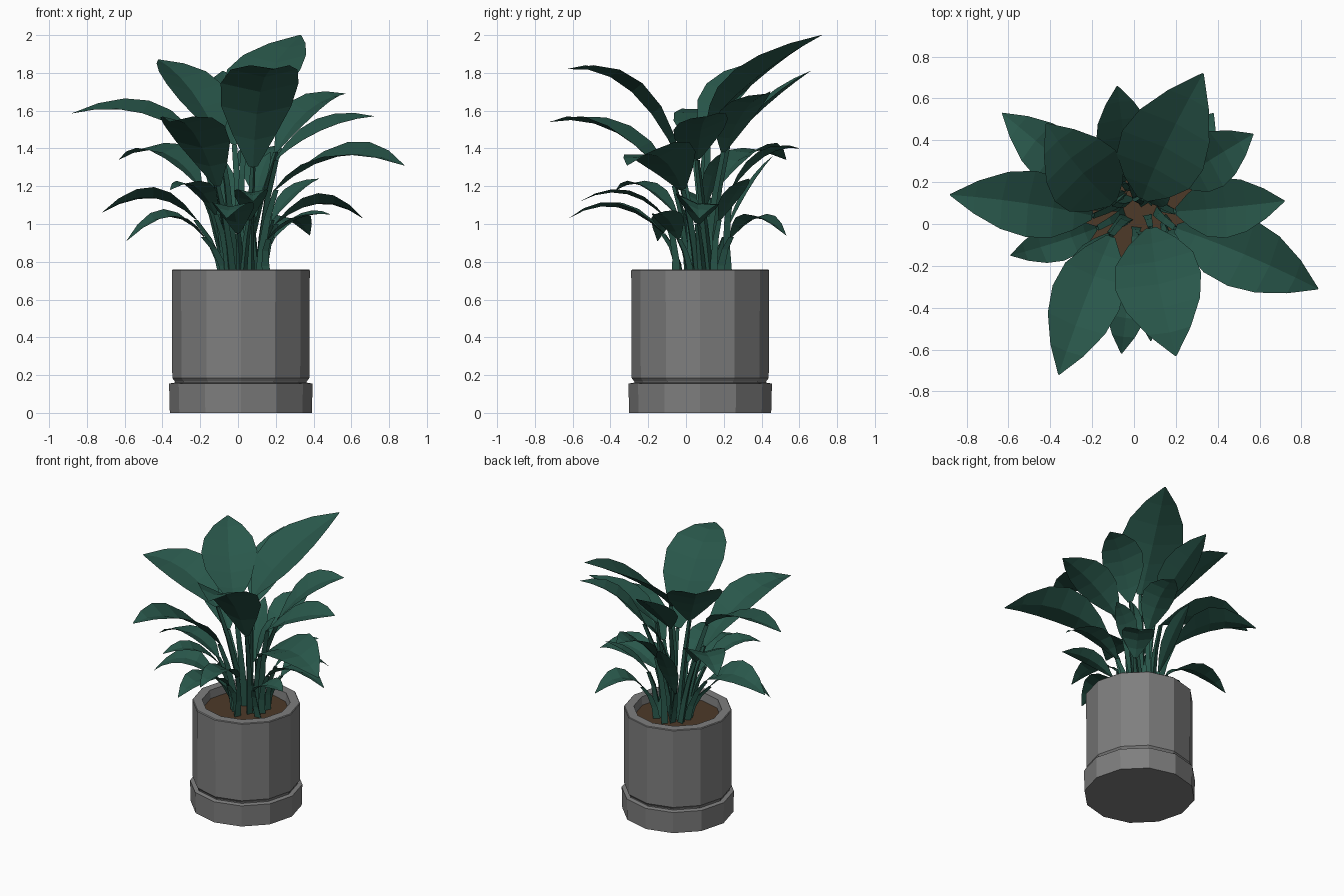
import bpy, bmesh, math, random
from mathutils import Vector

if "Cube" in bpy.data.objects:
    bpy.data.objects.remove(bpy.data.objects["Cube"])

random.seed(4)
CX, CY = 0.015, 0.075          # pot axis
SOIL_Z = 0.70


def material(name, rgb):
    m = bpy.data.materials.new(name)
    m.diffuse_color = (*rgb, 1)
    m.use_nodes = True
    m.node_tree.nodes["Principled BSDF"].inputs["Base Color"].default_value = m.diffuse_color
    return m


GREEN = material("leaf green", (0.022, 0.096, 0.07))
GREY = material("pot grey", (0.21, 0.21, 0.21))
BROWN = material("soil brown", (0.075, 0.042, 0.022))


def add_object(name, bm, mat):
    me = bpy.data.meshes.new(name)
    bm.to_mesh(me)
    bm.free()
    me.materials.append(mat)
    ob = bpy.data.objects.new(name, me)
    bpy.context.collection.objects.link(ob)
    return ob


def lathe(name, profile, mat, sides=12):
    """Revolve (radius, z) points round the pot axis; close both ends."""
    bm = bmesh.new()
    rings = [[bm.verts.new((CX + r * math.cos(2 * math.pi * i / sides),
                            CY + r * math.sin(2 * math.pi * i / sides), z))
              for i in range(sides)] for r, z in profile]
    for a, b in zip(rings, rings[1:]):
        for i in range(sides):
            j = (i + 1) % sides
            bm.faces.new((a[i], a[j], b[j], b[i]))
    bm.faces.new(rings[0][::-1])
    bm.faces.new(rings[-1])
    return add_object(name, bm, mat)


# Saucer, pot and soil
lathe("saucer", [(0.376, 0), (0.38, 0.155), (0.35, 0.16), (0.345, 0.12)], GREY)
lathe("pot", [(0.343, 0.11), (0.348, 0.165), (0.363, 0.185), (0.365, 0.755),
              (0.36, 0.76), (0.298, 0.76), (0.288, 0.66)], GREY)
lathe("soil", [(0.291, 0.66), (0.291, SOIL_Z)], BROWN)

# Half-width of a blade along its length
OUTLINE = [(0, 0.12), (0.14, 0.55), (0.3, 0.9), (0.48, 1.0),
           (0.66, 0.86), (0.84, 0.5), (1, 0.02)]


def through(a, b, c, t):
    """Parabola passing a at 0, b at one half and c at 1."""
    return a * (2 * (t - .5) * (t - 1)) + b * (4 * t * (1 - t)) + c * (2 * t * (t - .5))


def leaf(name, spread, start, mid, tip, width, lean=0):
    """lean > 0 lowers the blade edge nearest the front, lean < 0 raises it."""
    start, mid, tip = Vector(start), Vector(mid), Vector(tip)
    bm = bmesh.new()
    out = Vector((tip.x - start.x, tip.y - start.y, 0)).normalized()
    side = Vector((-out.y, out.x, 0))
    across = side + Vector((0, 0, lean * side.y))
    # Blade folded along the midrib
    rows = []
    for t, w in OUTLINE:
        p = through(start, mid, tip, t)
        h = across * (w * width / 2)
        lift = (Vector((0, 0, 0.11)) - out * 0.04) * (w * width)
        rows.append([bm.verts.new(q) for q in (p - h + lift, p, p + h + lift)])
    for a, b in zip(rows, rows[1:]):
        for i in (0, 1):
            bm.faces.new((a[i + 1], a[i], b[i], b[i + 1]))
    # Tapering three-sided stalk down to the soil
    radial = Vector((tip.x - CX, tip.y - CY, 0)).normalized()
    base = Vector((CX + 0.01, CY + 0.03, SOIL_Z - 0.02)) + radial * random.uniform(*spread)
    base += Vector((random.uniform(-.03, .03), random.uniform(-.03, .03), 0))
    bend = (base + start) / 2 - radial * 0.02 + Vector((0, 0, 0.02))
    rings = []
    for k in range(4):
        p = through(base, bend, start, k / 3)
        r = 0.028 - 0.004 * k
        rings.append([bm.verts.new(p + side * (r * math.cos(a)) + out * (r * math.sin(a)))
                      for a in (math.pi / 2, math.pi * 7 / 6, math.pi * 11 / 6)])
    for a, b in zip(rings, rings[1:]):
        for i in range(3):
            j = (i + 1) % 3
            bm.faces.new((a[i], a[j], b[j], b[i]))
    add_object(name, bm, GREEN)


# Leaves: blade start, middle, tip, width, lean
TALL = [
    ((.04, .12, 1.53), (.15, .38, 1.78), (.33, .72, 2.00), .43),
    ((-.10, .10, 1.45), (-.25, .25, 1.71), (-.42, .48, 1.87), .38),
    ((.08, -.02, 1.30), (.12, -.30, 1.71), (.20, -.63, 1.82), .42),
    ((-.02, .22, 1.42), (-.05, .43, 1.63), (-.08, .66, 1.81), .27),
    ((.20, .20, 1.38), (.37, .31, 1.60), (.57, .43, 1.69), .28, .2),
    ((-.20, .04, 1.42), (-.52, .10, 1.59), (-.88, .14, 1.585), .32, .2),
    ((-.11, -.06, 1.20), (-.24, -.38, 1.49), (-.36, -.72, 1.54), .34),
    ((.20, .06, 1.34), (.45, .08, 1.50), (.72, .11, 1.57), .29, .2),
]
MIDDLE = [
    ((.20, -.02, 1.18), (.54, -.15, 1.36), (.88, -.31, 1.31), .34, .25),
    ((-.20, .17, 1.20), (-.40, .34, 1.38), (-.63, .53, 1.34), .27, .15),
    ((.08, .24, 1.18), (.12, .42, 1.36), (.15, .60, 1.40), .24),
    ((.18, .18, 1.02), (.29, .26, 1.16), (.43, .33, 1.24), .14, .2),
    ((-.12, -.05, 1.05), (-.23, -.22, 1.20), (-.36, -.37, 1.18), .18),
    ((.08, .10, 1.08), (.12, .14, 1.26), (.17, .20, 1.38), .12),
    ((-.05, .20, .93), (-.07, .33, 1.18), (-.10, .46, 1.36), .14),
]
LOW = [
    ((-.22, .08, 1.02), (-.46, .09, 1.14), (-.72, .10, 1.06), .24, -.25),
    ((-.18, -.02, .93), (-.38, -.09, 1.04), (-.59, -.15, .91), .19, .2),
    ((.00, -.12, .95), (-.03, -.37, 1.09), (-.06, -.62, 1.03), .22),
    ((.06, -.10, 1.02), (.07, -.32, 1.16), (.08, -.56, 1.12), .18),
    ((.20, .06, 1.00), (.44, .06, 1.11), (.66, .07, 1.03), .23, -.25),
    ((.19, .24, .93), (.28, .38, 1.03), (.38, .53, .94), .22),
    ((.16, -.04, .92), (.32, -.10, 1.03), (.49, -.17, 1.05), .15, .2),
]
for label, group, spread in (("tall", TALL, (.02, .10)), ("middle", MIDDLE, (.06, .13)),
                             ("low", LOW, (.09, .15))):
    for i, spec in enumerate(group, 1):
        leaf(f"{label}_leaf_{i}", spread, *spec)
